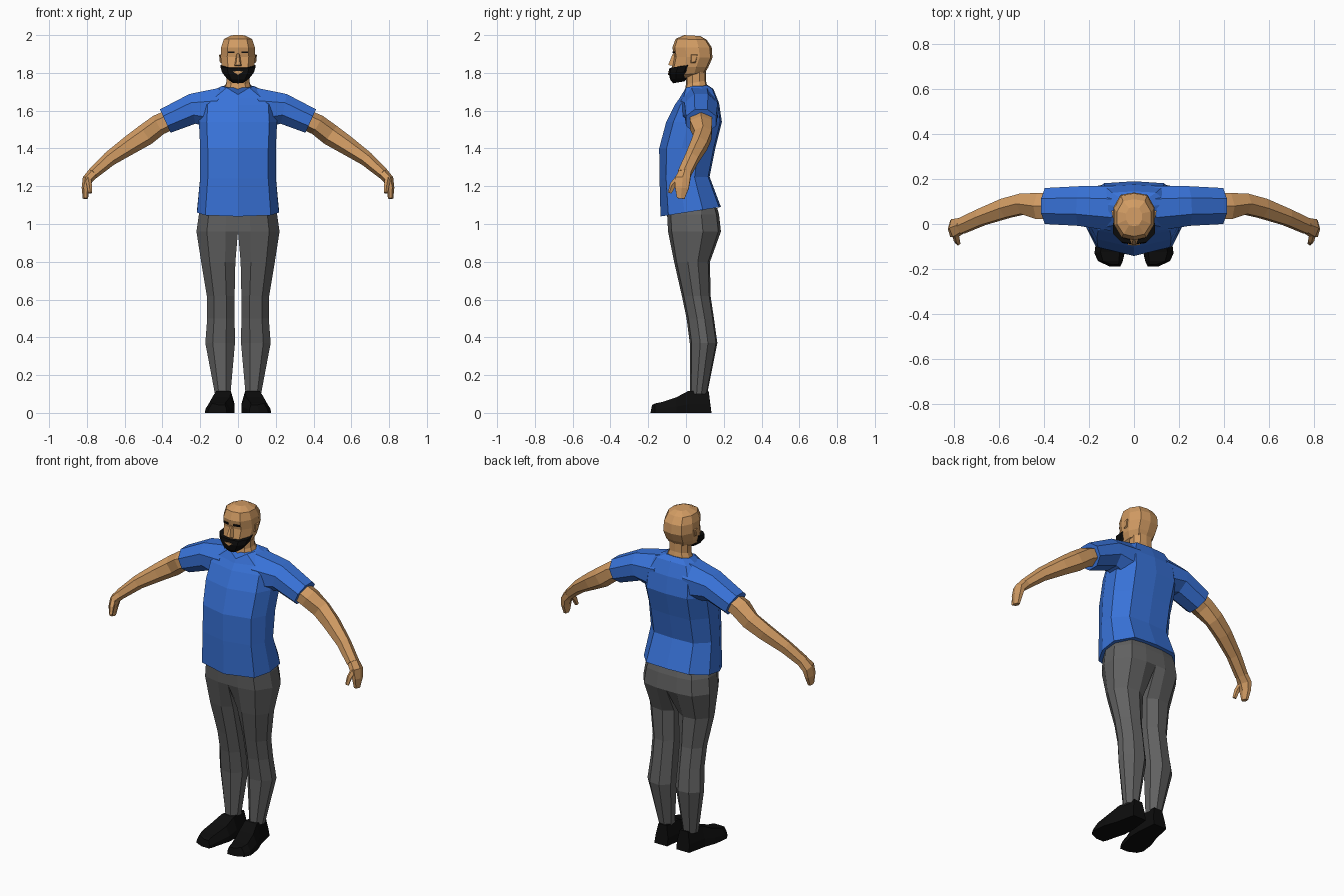
import bpy, bmesh, math
from mathutils import Vector


def material(name, rgb):
    m = bpy.data.materials.new(name)
    m.diffuse_color = (*rgb, 1)
    return m


SKIN = material("skin", (0.64, 0.33, 0.125))
BLUE = material("shirt blue", (0.04, 0.17, 0.69))
GREY = material("trouser grey", (0.12, 0.12, 0.12))
BLACK = material("black", (0.004, 0.004, 0.004))


def loft(name, rings, mat, mirror=False):
    """Skin a list of equal-length point rings and cap both ends."""
    bm = bmesh.new()
    rows = [[bm.verts.new(p) for p in r] for r in rings]
    n = len(rows[0])
    for a, b in zip(rows, rows[1:]):
        for i in range(n):
            j = (i + 1) % n
            bm.faces.new((a[i], a[j], b[j], b[i]))
    bm.faces.new(rows[0])
    bm.faces.new(rows[-1])
    bmesh.ops.recalc_face_normals(bm, faces=bm.faces)
    me = bpy.data.meshes.new(name)
    bm.to_mesh(me)
    bm.free()
    me.materials.append(mat)
    ob = bpy.data.objects.new(name, me)
    bpy.context.collection.objects.link(ob)
    if mirror:
        ob.modifiers.new("mirror", 'MIRROR')
    return ob


def body_ring(row, shape):
    """Symmetric ring from (z front, z back, half width, y front, y back)."""
    zf, zb, w, yf, yb = row
    half = [(u * w, yf + v * (yb - yf), zf + v * (zb - zf)) for u, v in shape]
    return half + [(-x, y, z) for x, y, z in reversed(half[1:-1])]


def tube(rows, sides):
    """Rings along a limb from rows of (x, y, z, y radius, normal radius)."""
    pts = [Vector(r[:3]) for r in rows]
    rings = []
    for i, r in enumerate(rows):
        d = (pts[min(i + 1, len(pts) - 1)] - pts[max(i - 1, 0)]).normalized()
        n = d.cross(Vector((0, 1, 0))).normalized()
        s = n.cross(d)
        k = 1 / math.cos(math.pi / sides)
        rings.append([pts[i] + k * (s * r[3] * math.cos(a) + n * r[4] * math.sin(a))
                      for a in (math.tau * (j + 0.5) / sides for j in range(sides))])
    return rings


def box_ring(x0, x1, z0, z1, y):
    return [(x0, y, z0), (x1, y, z0), (x1, y, z1), (x0, y, z1)]


# Shirt body with slanted hem and V neck
TORSO = [(0, 0), (.8, .13), (1, .4), (1, .7), (.65, .97), (0, 1)]
shirt = [body_ring(r, TORSO) for r in [
    (1.04, 1.09, .217, -.135, .185),
    (1.24, 1.25, .20, -.14, .125),
    (1.40, 1.40, .20, -.142, .155),
    (1.54, 1.54, .207, -.105, .19),
    (1.63, 1.64, .20, -.06, .175),
    (1.665, 1.715, .15, -.035, .145)]]
collar = [(0, -.02, 1.685), (.06, .0, 1.722), (.085, .035, 1.73),
          (.085, .08, 1.73), (.055, .11, 1.735), (0, .115, 1.735)]
shirt.append(collar + [(-x, y, z) for x, y, z in reversed(collar[1:-1])])
loft("shirt_body", shirt, BLUE)

# Short sleeves
loft("sleeves", tube([(.10, .07, 1.605, .10, .115), (.24, .08, 1.61, .088, .08),
                      (.385, .08, 1.545, .08, .068)], 8), BLUE, True)

# Arms and hands
loft("arms", tube([(.33, .08, 1.565, .058, .046), (.42, .08, 1.525, .058, .048),
                   (.49, .09, 1.472, .045, .05), (.57, .07, 1.42, .043, .044),
                   (.68, .03, 1.345, .036, .034), (.77, -.01, 1.265, .034, .026)], 6),
     SKIN, True)
loft("hands", tube([(.765, -.005, 1.27, .032, .026), (.797, -.018, 1.235, .04, .024),
                    (.807, -.022, 1.19, .036, .018), (.808, -.028, 1.135, .02, .012)], 6),
     SKIN, True)
loft("thumbs", tube([(.795, -.035, 1.245, .016, .014), (.787, -.07, 1.205, .014, .012),
                     (.782, -.085, 1.165, .009, .009)], 5), SKIN, True)

# Trouser legs: (z, x inner, x outer, y front, y back, squareness of inner side)
legs = []
for z, x0, x1, yf, yb, sq in [
        (1.085, 0, .195, -.10, .165, 1), (1.05, 0, .207, -.10, .175, 1),
        (.96, 0, .22, -.095, .185, 1), (.80, .014, .195, -.063, .127, .4),
        (.62, .018, .165, -.022, .13, .1), (.50, .018, .163, .003, .148, 0),
        (.37, .016, .173, .02, .166, 0), (.10, .04, .122, .022, .112, 0)]:
    v = .3 * (1 - sq)
    legs.append([(x0 + u * (x1 - x0), yf + w * (yb - yf), z) for u, w in
                 [(0, v), (.3, 0), (.75, .07), (1, .38), (1, .66), (.72, .95), (.3, 1),
                  (0, 1 - v)]])
loft("trouser_legs", legs, GREY, True)

# Shoes: (y top, y bottom, x inner, x outer, height)
shoes = []
for yt, yb, x0, x1, h in [
        (.12, .135, .03, .115, .115), (.01, .02, .018, .14, .115),
        (-.05, -.05, .02, .165, .083), (-.125, -.13, .042, .176, .058),
        (-.165, -.165, .05, .16, .05), (-.18, -.188, .06, .11, .042)]:
    ym = (yt + yb) / 2
    inset = .2 * (x1 - x0)
    shoes.append([(x0, yb, 0), (x1, yb, 0), (x1 - .2 * inset, ym, h * .4),
                  (x1 - inset, yt, h), (x0 + .8 * inset, yt, h), (x0, ym, h * .4)])
loft("shoes", shoes, BLACK, True)

# Neck
HEAD = [(0, 0), (.62, .06), (1, .33), (1, .67), (.65, .95), (0, 1)]
loft("neck", [body_ring(r, HEAD) for r in [
    (1.655, 1.71, .085, -.022, .115), (1.695, 1.74, .072, -.008, .11),
    (1.74, 1.76, .06, .0, .105), (1.84, 1.84, .06, .0, .105)]], SKIN)

# Bald head
loft("head", [body_ring(r, HEAD) for r in [
    (1.755, 1.79, .04, -.06, .05), (1.785, 1.80, .068, -.072, .10),
    (1.83, 1.83, .085, -.075, .118), (1.885, 1.88, .092, -.064, .14),
    (1.935, 1.935, .089, -.072, .136), (1.98, 1.975, .075, -.055, .11),
    (2.0, 1.995, .035, -.01, .075)]], SKIN)

# Nose
loft("nose", [[(-.008, -.06, 1.905), (.008, -.06, 1.905), (.004, -.071, 1.9), (-.004, -.071, 1.9)],
              [(-.022, -.06, 1.835), (.022, -.06, 1.835), (.011, -.094, 1.842),
               (-.011, -.094, 1.842)]], SKIN)

# Ears
loft("ears", [[(.085, .02, 1.85), (.085, .05, 1.85), (.085, .06, 1.90), (.085, .02, 1.90)],
              [(.095, .03, 1.855), (.097, .05, 1.86), (.1, .06, 1.895), (.095, .03, 1.895)]],
     SKIN, True)

# Eyes
loft("eyes", [box_ring(.018, .054, 1.904, 1.914, -.05),
              [(x, y, z) for (x, _, z), y in zip(box_ring(.018, .054, 1.904, 1.914, 0),
                                                 (-.071, -.062, -.062, -.071))]], BLACK, True)

# Beard wrapping the jaw, and the mouth plate
loft("beard", [body_ring(r, HEAD) for r in [
    (1.745, 1.755, .03, -.068, -.01), (1.765, 1.775, .058, -.084, .01),
    (1.80, 1.81, .085, -.092, .03), (1.826, 1.848, .093, -.088, .05)]], BLACK)
loft("mouth", [[(-.026, -.08, 1.806), (0, -.08, 1.79), (.026, -.08, 1.806), (0, -.08, 1.811)],
               [(-.026, -.093, 1.806), (0, -.095, 1.79), (.026, -.093, 1.806),
                (0, -.096, 1.811)]], SKIN)
